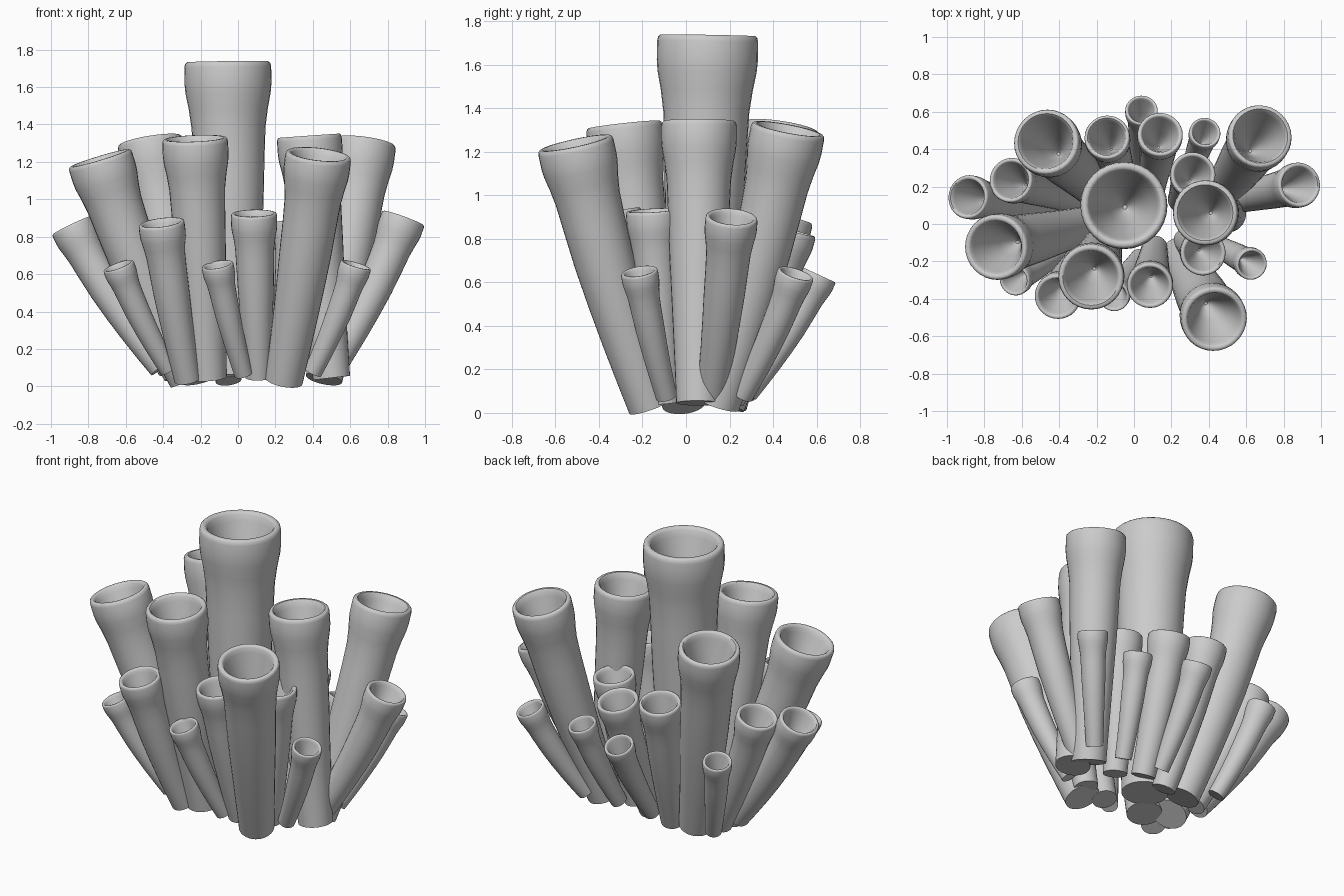
import bpy, bmesh, math
from mathutils import Vector

SIDES = 32
# (fraction along tube, fraction of rim radius): outside, rolled lip, then conical cavity
PROFILE = [(0, .58), (.12, .62), (.25, .67), (.4, .73), (.55, .79), (.7, .83), (.79, .86),
           (.85, .92), (.9, .99), (.93, 1.01), (.983, 1.01), (.995, .99), (1, .95), (1, .87),
           (.992, .82), (.97, .77), (.9, .6), (.8, .36), (.72, .16), (.7, .05)]


def tube(name, base, top, radius):
    b, t = Vector(base), Vector(top)
    lean = Vector((t.x - b.x, t.y - b.y, 0))
    mid = (b + t) / 2 + lean * 0.12          # tubes curve gently upward
    bm = bmesh.new()
    rings = []
    for f, r in PROFILE:
        p = b * (1 - f) ** 2 + mid * 2 * f * (1 - f) + t * f * f
        axis = ((mid - b) * (1 - f) + (t - mid) * f).normalized()
        u = Vector((0, 1, 0)).cross(axis).normalized()
        v = axis.cross(u)
        rings.append([bm.verts.new(p + (u * math.cos(a) + v * math.sin(a)) * r * radius)
                      for a in (2 * math.pi * i / SIDES for i in range(SIDES))])
    for lo, hi in zip(rings, rings[1:]):
        for i in range(SIDES):
            j = (i + 1) % SIDES
            bm.faces.new((lo[i], lo[j], hi[j], hi[i]))
    bm.faces.new(rings[0][::-1])
    bm.faces.new(rings[-1])
    me = bpy.data.meshes.new(name)
    bm.to_mesh(me)
    bm.free()
    ob = bpy.data.objects.new(name, me)
    bpy.context.collection.objects.link(ob)
    bpy.context.view_layer.objects.active = ob
    ob.select_set(True)
    bpy.ops.object.shade_smooth_by_angle(angle=math.radians(50))
    ob.select_set(False)


# central chimney
tube("central_tube", (-.03, .06, .06), (-.055, .10, 1.735), .23)

# ring of tall tubes
tall = [((.50, .055, .045), (.38, .06, 1.34), .172),
        ((.46, .15, .04), (.675, .47, 1.305), .17),
        ((-.20, .18, .04), (-.47, .44, 1.315), .175),
        ((-.27, -.01, .04), (-.74, -.125, 1.22), .174),
        ((-.16, -.10, .045), (-.23, -.285, 1.325), .174),
        ((.245, -.165, .03), (.43, -.51, 1.24), .175)]
# medium tubes
medium = [((-.27, -.15, .035), (-.41, -.39, .875), .122),
          ((.11, -.13, .05), (.085, -.33, .925), .122),
          ((.28, -.09, .05), (.37, -.155, .93), .12),
          ((.25, .13, .05), (.315, .265, .87), .12),
          ((.50, .12, .09), (.885, .21, .90), .119),
          ((.10, .20, .06), (.14, .48, .84), .12),
          ((-.05, .20, .03), (-.145, .465, .895), .12),
          ((-.33, .13, .06), (-.66, .235, .86), .119),
          ((-.41, .07, .10), (-.89, .145, .86), .116)]
# small outer tubes
small = [((.04, .28, .09), (.04, .61, .635), .086),
         ((.29, .25, .08), (.38, .49, .63), .083),
         ((.51, .26, .08), (.73, .505, .64), .085),
         ((-.38, .27, .08), (-.55, .475, .64), .083),
         ((-.37, -.14, .09), (-.64, -.30, .645), .085),
         ((.03, -.18, .065), (-.11, -.385, .65), .085),
         ((.40, -.09, .075), (.63, -.215, .65), .085)]
for kind, group in (("tall", tall), ("medium", medium), ("small", small)):
    for n, (base, top, r) in enumerate(group, 1):
        tube(f"{kind}_tube_{n}", base, top, r)
